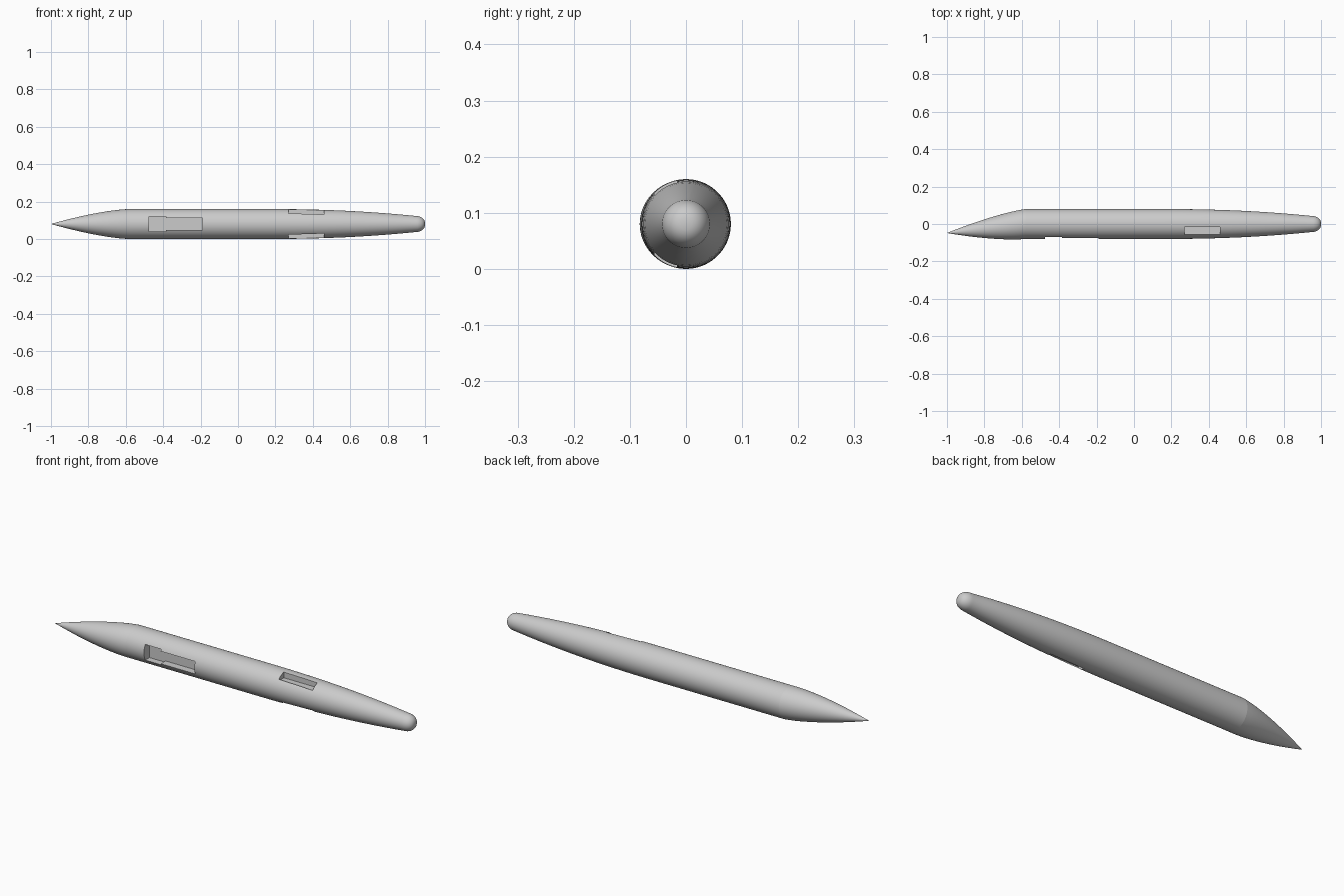
import bpy, bmesh, math

cube = bpy.data.objects.get("Cube")
if cube:
    bpy.data.objects.remove(cube, do_unlink=True)

AXIS_Z, RADIUS, SEGMENTS, TAIL_X = 0.08, 0.08, 72, -0.58

grey = bpy.data.materials.new("light_grey")
grey.use_nodes = True
grey.diffuse_color = (0.6, 0.6, 0.6, 1)
bsdf = next(n for n in grey.node_tree.nodes if n.type == 'BSDF_PRINCIPLED')
bsdf.inputs["Base Color"].default_value = grey.diffuse_color


def make_object(name, bm):
    bmesh.ops.recalc_face_normals(bm, faces=bm.faces)
    mesh = bpy.data.meshes.new(name)
    bm.to_mesh(mesh)
    bm.free()
    mesh.materials.append(grey)
    obj = bpy.data.objects.new(name, mesh)
    bpy.context.collection.objects.link(obj)
    return obj


def loft(name, stations):
    """Skin circles given as (x, radius, centre y); the ends close in points."""
    bm = bmesh.new()
    rings = []
    for x, r, cy in stations:
        angles = [2 * math.pi * i / SEGMENTS for i in range(SEGMENTS)]
        rings.append([bm.verts.new((x, cy + r * math.cos(a), AXIS_Z + r * math.sin(a)))
                      for a in angles])
    for a, b in zip(rings, rings[1:]):
        for i in range(SEGMENTS):
            j = (i + 1) % SEGMENTS
            bm.faces.new((a[i], a[j], b[j], b[i]))
    for ring, tip_x, cy in ((rings[0], -1, -0.048), (rings[-1], 1, 0)):
        tip = bm.verts.new((tip_x, cy, AXIS_Z))
        for i in range(SEGMENTS):
            bm.faces.new((ring[i], ring[(i + 1) % SEGMENTS], tip))
    return make_object(name, bm)


def box(name, low, high):
    bm = bmesh.new()
    bmesh.ops.create_cube(bm, size=1)
    for v in bm.verts:
        v.co = [(h if c > 0 else l) for c, l, h in zip(v.co, low, high)]
    return make_object(name, bm)


# Fuselage: swept pointed tail, straight barrel, long taper to a blunt nose
stations = []
for i in range(1, 17):
    t = 1 - i / 16
    t = min(t, 0.999)
    stations.append((TAIL_X - 0.42 * t, RADIUS * (1 - t ** 1.5), -0.048 * t))
stations += [(0.0, RADIUS, 0), (0.15, RADIUS, 0)]
for i in range(1, 15):
    t = i / 15
    stations.append((0.15 + 0.8 * t, RADIUS - 0.037 * t ** 2.2, 0))
for i in range(9):
    a = math.radians(10 * i)
    stations.append((0.95 + 0.05 * math.sin(a), 0.043 * math.cos(a) ** 0.8, 0))
fuselage = loft("fuselage", stations)

# Stepped wing bay in the side and two fin slots
cutters = [
    box("bay_wide_cutter", (-0.475, -0.2, 0.04), (-0.385, -0.035, 0.12)),
    box("bay_narrow_cutter", (-0.39, -0.2, 0.047), (-0.19, -0.035, 0.111)),
    box("upper_slot_cutter", (0.27, -0.056, 0.129), (0.46, -0.016, 0.3)),
    box("lower_slot_cutter", (0.27, -0.056, -0.14), (0.46, -0.016, 0.031)),
]
bpy.context.view_layer.objects.active = fuselage
for cutter in cutters:
    cutter.hide_render = True
    mod = fuselage.modifiers.new(cutter.name, 'BOOLEAN')
    mod.operation, mod.solver, mod.object = 'DIFFERENCE', 'EXACT', cutter
    bpy.ops.object.modifier_apply(modifier=mod.name)
    bpy.data.objects.remove(cutter, do_unlink=True)

# Smooth skin with a crease where the tail begins
bpy.ops.object.select_all(action='DESELECT')
fuselage.select_set(True)
bpy.ops.object.shade_smooth_by_angle(angle=math.radians(35))
mesh = fuselage.data
for edge in mesh.edges:
    if all(abs(mesh.vertices[v].co.x - TAIL_X) < 1e-4 for v in edge.vertices):
        edge.use_edge_sharp = True
